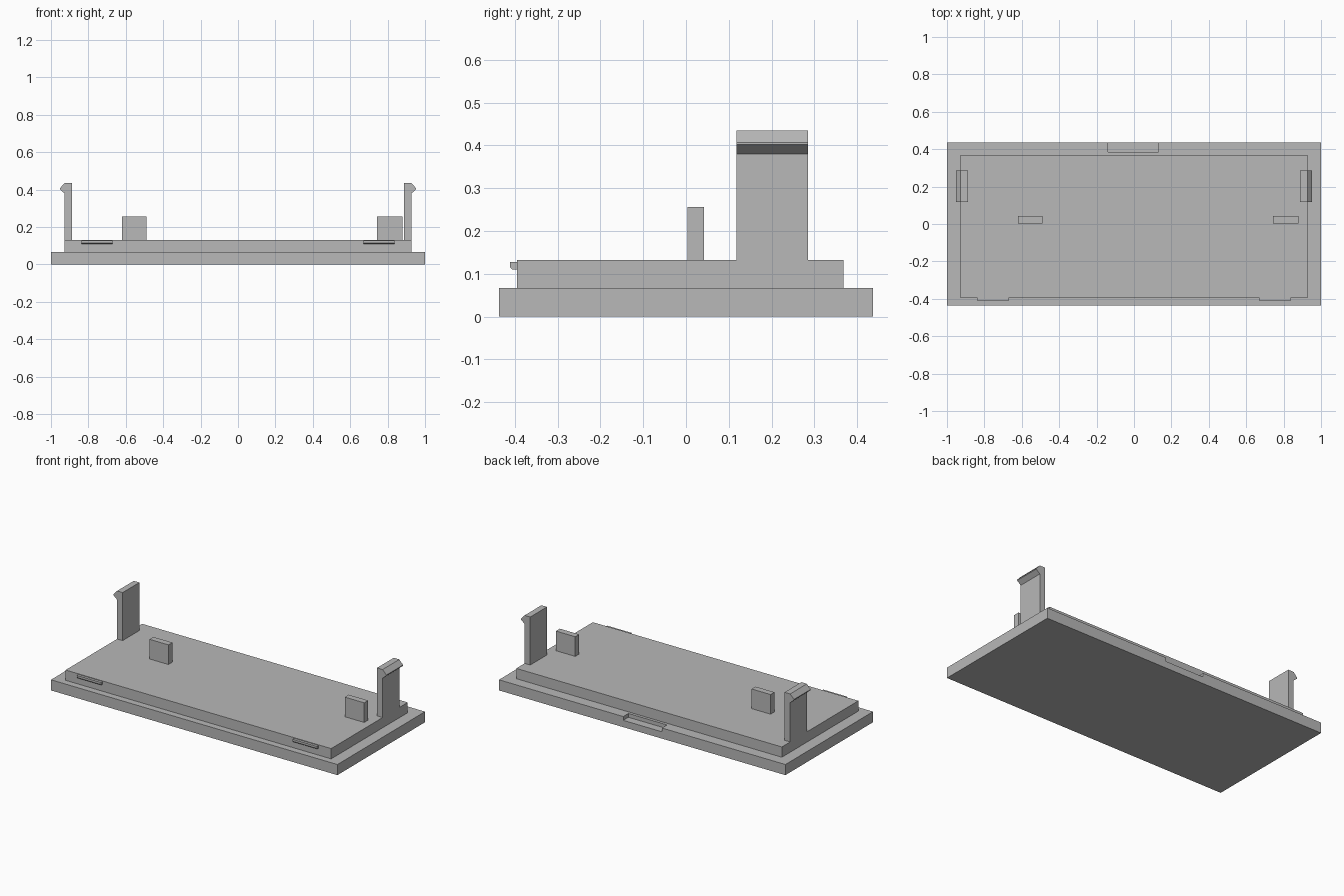
import bpy
import bmesh

cube = bpy.data.objects.get("Cube")
if cube:
    bpy.data.objects.remove(cube, do_unlink=True)

grey = bpy.data.materials.new("plain_grey")
grey.use_nodes = True
colour = (0.48, 0.48, 0.48, 1)
grey.diffuse_color = colour
grey.node_tree.nodes["Principled BSDF"].inputs["Base Color"].default_value = colour


def prism(name, profile, depth, place):
    """Extrude a 2D profile between two depths; place maps (u, v, d) to xyz."""
    bm = bmesh.new()
    rings = [[bm.verts.new(place(u, v, d)) for u, v in profile] for d in depth]
    bm.faces.new(rings[0])
    bm.faces.new(rings[1])
    n = len(profile)
    for i in range(n):
        j = (i + 1) % n
        bm.faces.new((rings[0][i], rings[0][j], rings[1][j], rings[1][i]))
    bmesh.ops.recalc_face_normals(bm, faces=bm.faces)
    mesh = bpy.data.meshes.new(name)
    bm.to_mesh(mesh)
    bm.free()
    mesh.materials.append(grey)
    obj = bpy.data.objects.new(name, mesh)
    bpy.context.collection.objects.link(obj)
    return obj


def box(name, x, y, z):
    corners = [(x[0], y[0]), (x[1], y[0]), (x[1], y[1]), (x[0], y[1])]
    return prism(name, corners, z, lambda u, v, d: (u, v, d))


# Outer cover plate with a shallow pry notch in the back edge
RIM, TOP = 0.067, 0.132
base = box("base_plate", (-1, 1), (-0.437, 0.437), (0, RIM))
cutter = box("notch_cutter", (-0.138, 0.132), (0.386, 0.5), (0.043, 0.1))
cutter.hide_render = True
cutter.hide_set(True)
notch = base.modifiers.new("pry_notch", "BOOLEAN")
notch.operation = "DIFFERENCE"
notch.solver = "EXACT"
notch.object = cutter
bpy.context.view_layer.objects.active = base
bpy.ops.object.modifier_apply(modifier=notch.name)
bpy.data.objects.remove(cutter, do_unlink=True)

# Raised inner plate
box("inner_plate", (-0.927, 0.927), (-0.395, 0.368), (RIM, TOP))

# Upright tabs
box("right_tab", (-0.62, -0.488), (0.003, 0.042), (TOP, 0.256))
box("left_tab", (0.744, 0.879), (0.003, 0.042), (TOP, 0.256))

# Hooked side clips and front catches, one of each per side
clip = [(0.888, TOP), (0.927, TOP), (0.927, 0.38), (0.953, 0.402),
        (0.953, 0.407), (0.927, 0.435), (0.888, 0.435)]
catch = [(-0.395, 0.128), (-0.411, 0.128), (-0.411, 0.115),
         (-0.406, 0.110), (-0.395, 0.110)]
for side, s in (("left", 1), ("right", -1)):
    prism(side + "_clip", clip, (0.118, 0.285), lambda u, v, d: (s * u, d, v))
    prism(side + "_catch", catch, (0.67, 0.838), lambda u, v, d: (s * d, u, v))
